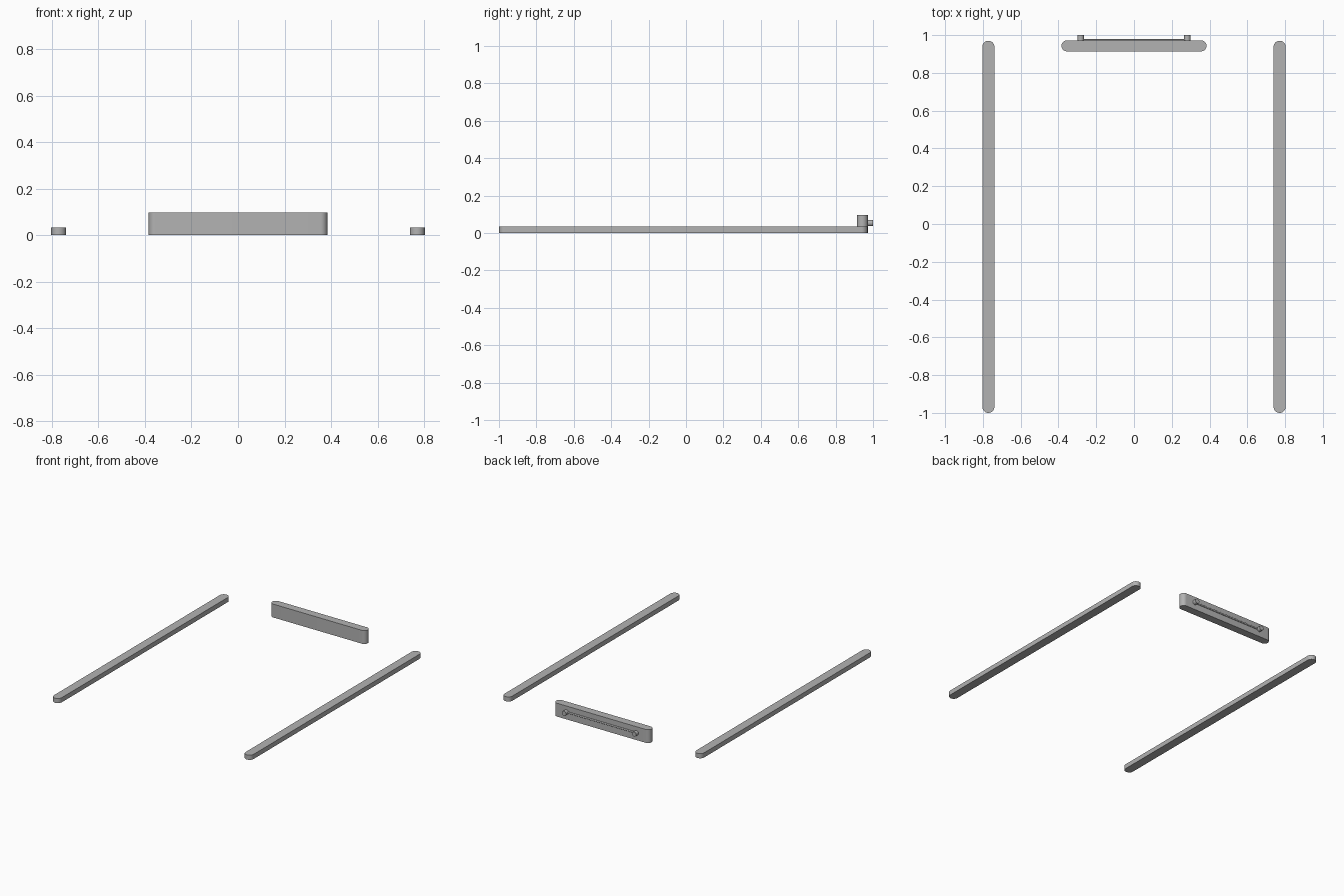
import bpy, bmesh, math
from mathutils import Matrix

if "Cube" in bpy.data.objects:
    bpy.data.objects.remove(bpy.data.objects["Cube"])

grey = bpy.data.materials.new("plain grey")
grey.diffuse_color = (0.45, 0.45, 0.45, 1)
grey.use_nodes = True
grey.node_tree.nodes["Principled BSDF"].inputs["Base Color"].default_value = grey.diffuse_color


def finish(bm, name):
    bmesh.ops.recalc_face_normals(bm, faces=bm.faces)
    me = bpy.data.meshes.new(name)
    bm.to_mesh(me)
    bm.free()
    me.materials.append(grey)
    ob = bpy.data.objects.new(name, me)
    bpy.context.collection.objects.link(ob)
    bpy.ops.object.select_all(action='DESELECT')
    ob.select_set(True)
    bpy.context.view_layer.objects.active = ob
    bpy.ops.object.shade_smooth_by_angle(angle=math.radians(30))
    return ob


def slab(name, cx, cy, length, width, height, along_y=False, seg=16):
    """Upright slab with fully rounded ends, standing on z = 0."""
    bm = bmesh.new()
    r, half = width / 2, length / 2 - width / 2
    verts = []
    for side in (1, -1):
        for i in range(seg + 1):
            a = -math.pi / 2 + math.pi * i / seg
            u, v = side * (half + r * math.cos(a)), side * r * math.sin(a)
            x, y = (-v, u) if along_y else (u, v)
            verts.append(bm.verts.new((cx + x, cy + y, 0)))
    base = bm.faces.new(verts)
    top = bmesh.ops.extrude_face_region(bm, geom=[base], use_keep_orig=True)["geom"]
    for v in top:
        if isinstance(v, bmesh.types.BMVert):
            v.co.z = height
    return finish(bm, name)


def rod(name, centre, radius, length, axis, seg=24):
    bm = bmesh.new()
    turn = Matrix.Rotation(math.pi / 2, 4, 'X' if axis == 'y' else 'Y')
    bmesh.ops.create_cone(bm, cap_ends=True, segments=seg, radius1=radius,
                          radius2=radius, depth=length,
                          matrix=Matrix.Translation(centre) @ turn)
    return finish(bm, name)


# Long side strips and rear pegs, mirrored left and right
for label, s in (("left", -1), ("right", 1)):
    slab(label + "_strip", s * 0.771, -0.015, 1.97, 0.064, 0.034, along_y=True)
    rod(label + "_peg", (s * 0.282, 0.98, 0.053), 0.017, 0.04, 'y')

# Upright block between the strips
slab("rear_block", 0, 0.943, 0.768, 0.058, 0.097)

# Thin rail joining the pegs
rod("peg_rail", (0, 0.973, 0.053), 0.006, 0.56, 'x', 16)
